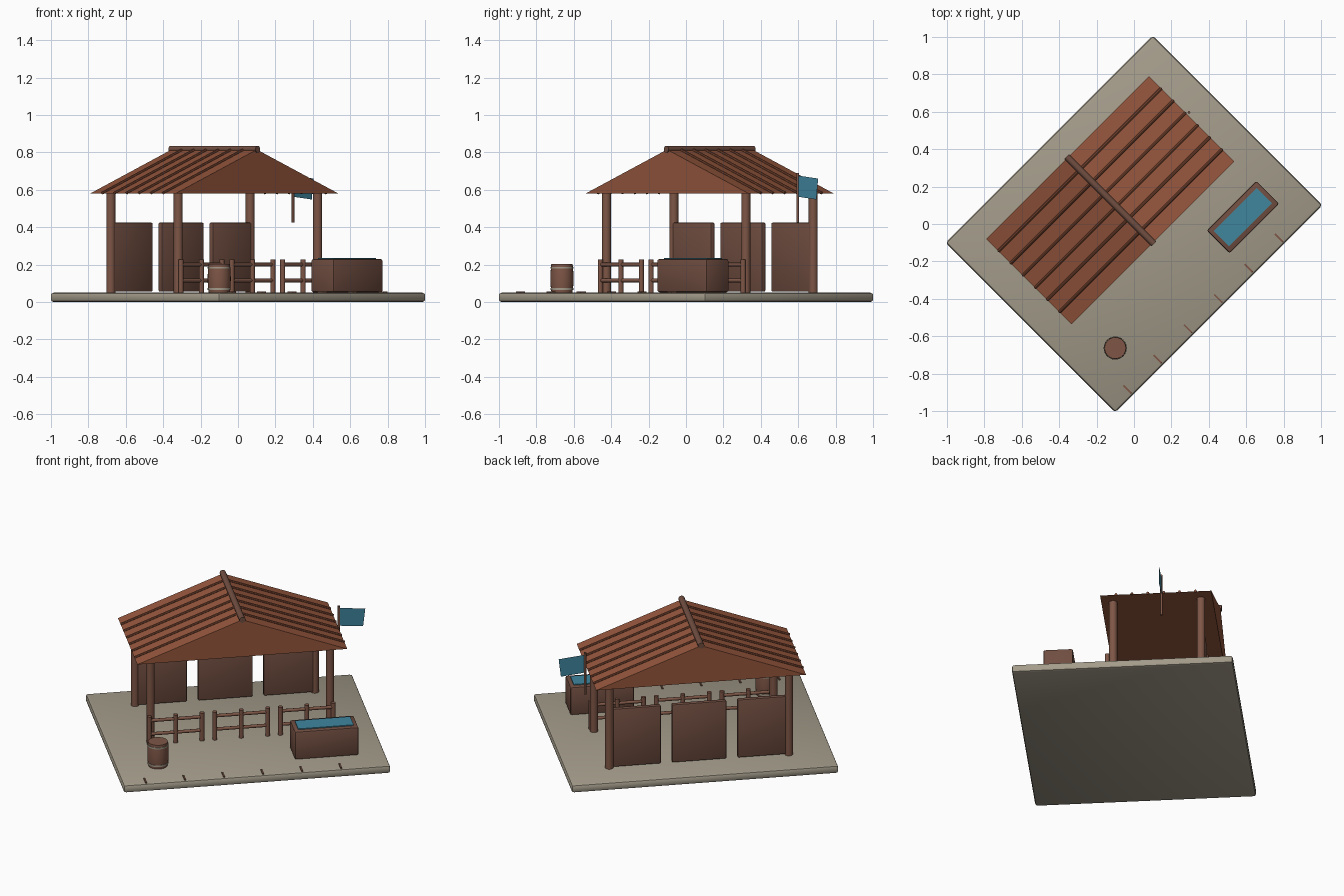
import bpy, bmesh, math
from mathutils import Matrix, Vector

if "Cube" in bpy.data.objects:
    bpy.data.objects.remove(bpy.data.objects["Cube"])

TURN = Matrix.Rotation(math.radians(45), 4, 'Z')   # whole scene sits diagonally


def mat(name, r, g, b):
    m = bpy.data.materials.new(name)
    lin = [((c / 255 + 0.055) / 1.055) ** 2.4 for c in (r, g, b)]
    m.diffuse_color = (*lin, 1)
    m.use_nodes = True
    m.node_tree.nodes["Principled BSDF"].inputs["Base Color"].default_value = m.diffuse_color
    return m


STONE = mat("stone", 164, 156, 139)
POST = mat("post_wood", 126, 86, 70)
PLANK = mat("plank_wood", 113, 78, 65)
ROOF = mat("roof_clay", 150, 87, 61)
RIB = mat("roof_rib", 128, 74, 52)
BLUE = mat("blue", 64, 134, 158)


def finish(bm, name, material, smooth=False):
    bm.transform(TURN)
    bmesh.ops.recalc_face_normals(bm, faces=bm.faces)
    me = bpy.data.meshes.new(name)
    bm.to_mesh(me)
    bm.free()
    me.materials.append(material)
    ob = bpy.data.objects.new(name, me)
    bpy.context.collection.objects.link(ob)
    if smooth:
        bpy.ops.object.select_all(action='DESELECT')
        ob.select_set(True)
        bpy.context.view_layer.objects.active = ob
        bpy.ops.object.shade_smooth_by_angle(angle=math.radians(40))
    return ob


def box(name, material, center, size, bevel=0.0):
    bm = bmesh.new()
    bmesh.ops.create_cube(bm, size=1, matrix=Matrix.Translation(center) @ Matrix.Diagonal((*size, 1)))
    if bevel:
        bmesh.ops.bevel(bm, geom=bm.edges[:], offset=bevel, segments=2, profile=0.5, affect='EDGES')
    return finish(bm, name, material, bevel > 0)


def rod(name, material, a, b, radius, sides=16):
    a, b = Vector(a), Vector(b)
    d = b - a
    m = Matrix.Translation((a + b) / 2) @ d.to_track_quat('Z', 'Y').to_matrix().to_4x4()
    bm = bmesh.new()
    bmesh.ops.create_cone(bm, cap_ends=True, segments=sides, radius1=radius, radius2=radius,
                          depth=d.length, matrix=m)
    return finish(bm, name, material, True)


def lathe(name, material, center, profile, sides=24):
    bm = bmesh.new()
    rings = [[bm.verts.new((center[0] + r * math.cos(t), center[1] + r * math.sin(t), z))
              for t in (2 * math.pi * i / sides for i in range(sides))] for r, z in profile]
    for lo, hi in zip(rings, rings[1:]):
        for i in range(sides):
            j = (i + 1) % sides
            bm.faces.new((lo[i], lo[j], hi[j], hi[i]))
    bm.faces.new(rings[0][::-1])
    bm.faces.new(rings[-1])
    return finish(bm, name, material, True)


# Ground slab
box("ground_slab", STONE, (0, 0, 0.025), (1.566, 1.282, 0.05), 0.015)

# Roof: closed gabled prism
V0, V1, HALF, EAVE, APEX = -0.143, 0.502, 0.616, 0.58, 0.815
bm = bmesh.new()
ends = [[bm.verts.new((u, v, z)) for u, z in ((-HALF, EAVE), (HALF, EAVE), (0, APEX))] for v in (V0, V1)]
bm.faces.new(ends[0])
bm.faces.new(ends[1][::-1])
for i in range(3):
    j = (i + 1) % 3
    bm.faces.new((ends[0][i], ends[0][j], ends[1][j], ends[1][i]))
finish(bm, "roof", ROOF)

# Roof ribs and ridge pole
for side in (-1, 1):
    for i in range(1, 7):
        v = V0 + (V1 - V0) * i / 7
        rod("roof_rib", RIB, (0, v, APEX + 0.003), (side * HALF, v, EAVE + 0.003), 0.008, 8)
rod("ridge_pole", PLANK, (0, V0 - 0.007, 0.817), (0, V1 + 0.007, 0.817), 0.018)

# Corner posts
for u in (-0.527, 0.527):
    for v in (-0.075, 0.435):
        rod("corner_post", POST, (u, v, 0.04), (u, v, 0.6), 0.024)

# Three bays: rear wall panel and front fence section each
for bay in (-0.385, 0, 0.385):
    box("wall_panel", PLANK, (bay, 0.43, 0.24), (0.32, 0.03, 0.37), 0.008)
    for du in (-0.155, 0, 0.155):
        rod("fence_post", POST, (bay + du, -0.108, 0.045), (bay + du, -0.108, 0.228), 0.014, 12)
    for z in (0.115, 0.2):
        rod("fence_rail", POST, (bay - 0.155, -0.108, z), (bay + 0.155, -0.108, z), 0.01, 10)

# Water trough
box("trough", PLANK, (0.438, -0.386, 0.141), (0.375, 0.172, 0.178), 0.01)
box("trough_water", BLUE, (0.438, -0.386, 0.232), (0.325, 0.115, 0.008))

# Barrel with two hoops
BARREL = (-0.54, -0.398)
lathe("barrel", POST, BARREL, [(0.056, 0.05), (0.061, 0.09), (0.062, 0.125), (0.061, 0.16), (0.057, 0.202)])
for z in (0.07, 0.183):
    lathe("barrel_hoop", STONE, BARREL, [(0.0615, z - 0.005), (0.0615, z + 0.005)])

# Flag on a pole by the eave
FU, FV = 0.63, 0.214
rod("flag_pole", POST, (FU, FV, 0.425), (FU, FV, 0.69), 0.007, 10)
bm = bmesh.new()
bm.faces.new([bm.verts.new((FU + du, FV, z)) for du, z in
              ((0, 0.563), (0.142, 0.548), (0.155, 0.66), (0, 0.676))])
finish(bm, "flag", BLUE)

# Short wooden strips along the slab edge
for i in range(6):
    box("edge_strip", POST, (-0.65 + 0.229 * i, -0.6, 0.052), (0.009, 0.06, 0.01))
